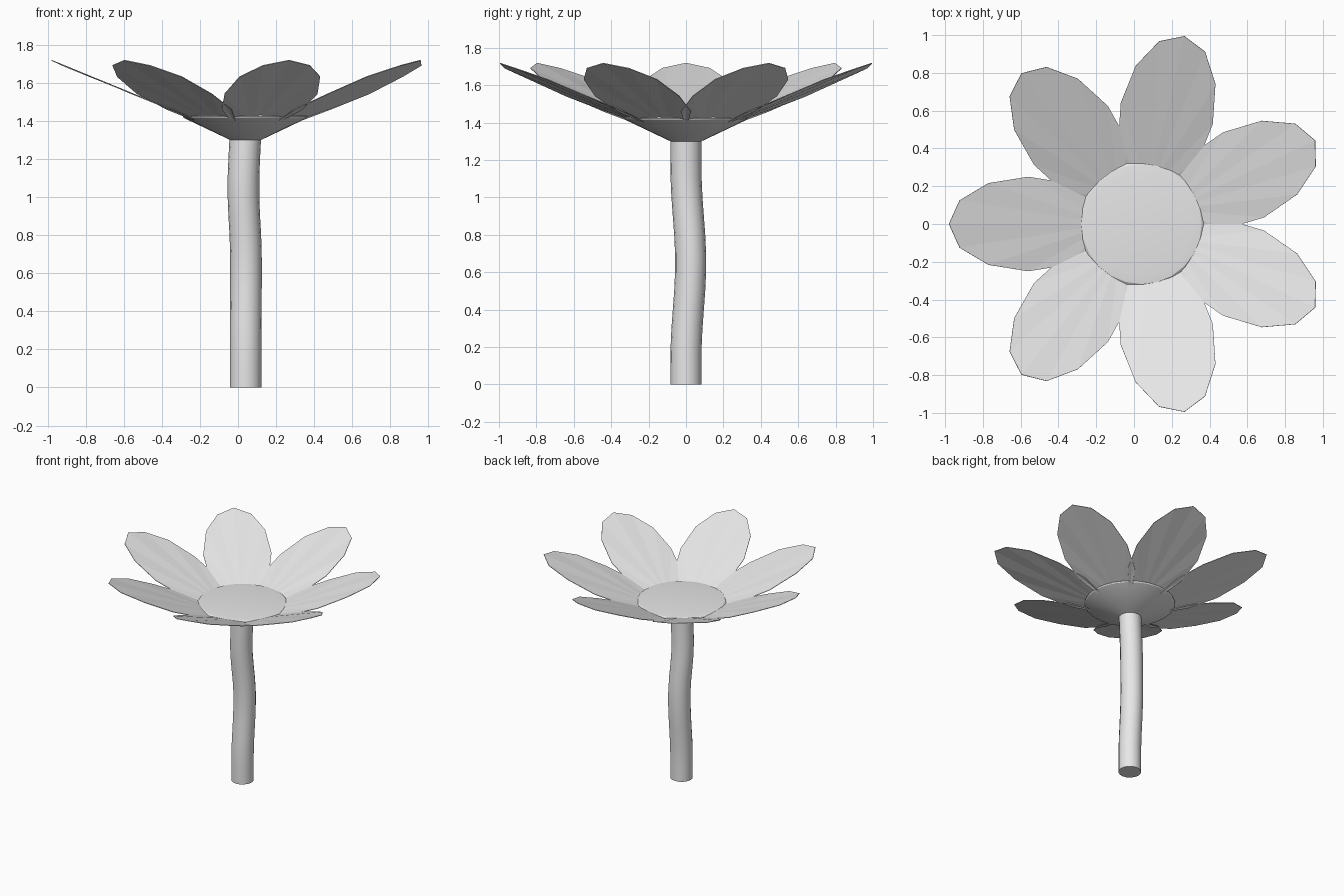
import bpy, bmesh, math
from mathutils import Vector, Matrix

cube = bpy.data.objects.get("Cube")
if cube:
    bpy.data.objects.remove(cube, do_unlink=True)

CENTRE_X = 0.04
PETALS = 7

grey = bpy.data.materials.new("plain grey")
grey.use_nodes = True
colour = (0.8, 0.8, 0.8, 1)
grey.diffuse_color = colour
for node in grey.node_tree.nodes:
    if node.type == 'BSDF_PRINCIPLED':
        node.inputs["Base Color"].default_value = colour


def finish(name, bm, smooth=True):
    bmesh.ops.recalc_face_normals(bm, faces=bm.faces)
    mesh = bpy.data.meshes.new(name)
    bm.to_mesh(mesh)
    bm.free()
    mesh.materials.append(grey)
    obj = bpy.data.objects.new(name, mesh)
    bpy.context.collection.objects.link(obj)
    if smooth:
        bpy.ops.object.select_all(action='DESELECT')
        obj.select_set(True)
        bpy.context.view_layer.objects.active = obj
        bpy.ops.object.shade_smooth_by_angle(angle=math.radians(30))
    return obj


def loft(name, rings, sides):
    """Skin a stack of (centre x, centre y, z, radius) rings and cap both ends."""
    bm = bmesh.new()
    loops = []
    for x, y, z, r in rings:
        angles = [math.tau * i / sides for i in range(sides)]
        loops.append([bm.verts.new((x + r * math.cos(a), y + r * math.sin(a), z))
                      for a in angles])
    for low, high in zip(loops, loops[1:]):
        for i in range(sides):
            j = (i + 1) % sides
            bm.faces.new((low[i], low[j], high[j], high[i]))
    bm.faces.new(loops[0][::-1])
    bm.faces.new(loops[-1])
    return finish(name, bm)


# Gently swaying stem
def sway(z, middle, reach, amount):
    t = max(-1, min(1, (z - middle) / reach))
    return amount * (1 + math.cos(math.pi * t)) / 2


stem_rings = []
for i in range(14):
    z = i / 10
    x = CENTRE_X + sway(z, 1.05, 0.35, -0.012) + sway(z, 0.6, 0.35, 0.002)
    stem_rings.append((x, sway(z, 0.65, 0.5, 0.025), z, 0.083))
loft("stem", stem_rings, 16)

# Flower head: flared cup with a bevelled rim and a flat top
head_profile = [(0.083, 1.3), (0.325, 1.415), (0.33, 1.423), (0.318, 1.432), (0.275, 1.437)]
loft("flower_head", [(CENTRE_X, 0, z, r) for r, z in head_profile], 24)

# Petals: flat tilted ovals, lightly pleated in a fan from the root
MIDDLE, HALF_LENGTH, HALF_WIDTH, SIDES = 0.6, 0.42, 0.25, 12
TIP_Z, SLOPE = 1.718, 0.41

for k in range(PETALS):
    turn = Matrix.Rotation(math.pi + math.tau * k / PETALS, 4, 'Z')
    bm = bmesh.new()
    rim = []
    for i in range(SIDES):
        a = math.pi + math.tau * i / SIDES
        r = MIDDLE + HALF_LENGTH * math.cos(a)
        pleat = 0.004 if i % 2 else 0
        z = TIP_Z - SLOPE * (MIDDLE + HALF_LENGTH - r) - pleat
        point = turn @ Vector((r, HALF_WIDTH * math.sin(a), z))
        rim.append(bm.verts.new(point + Vector((CENTRE_X, 0, 0))))
    for a, b in zip(rim[1:], rim[2:]):
        bm.faces.new((rim[0], a, b))
    petal = finish(f"petal_{k + 1}", bm, smooth=False)
    thickness = petal.modifiers.new("thickness", 'SOLIDIFY')
    thickness.thickness = 0.004
    thickness.offset = 0
